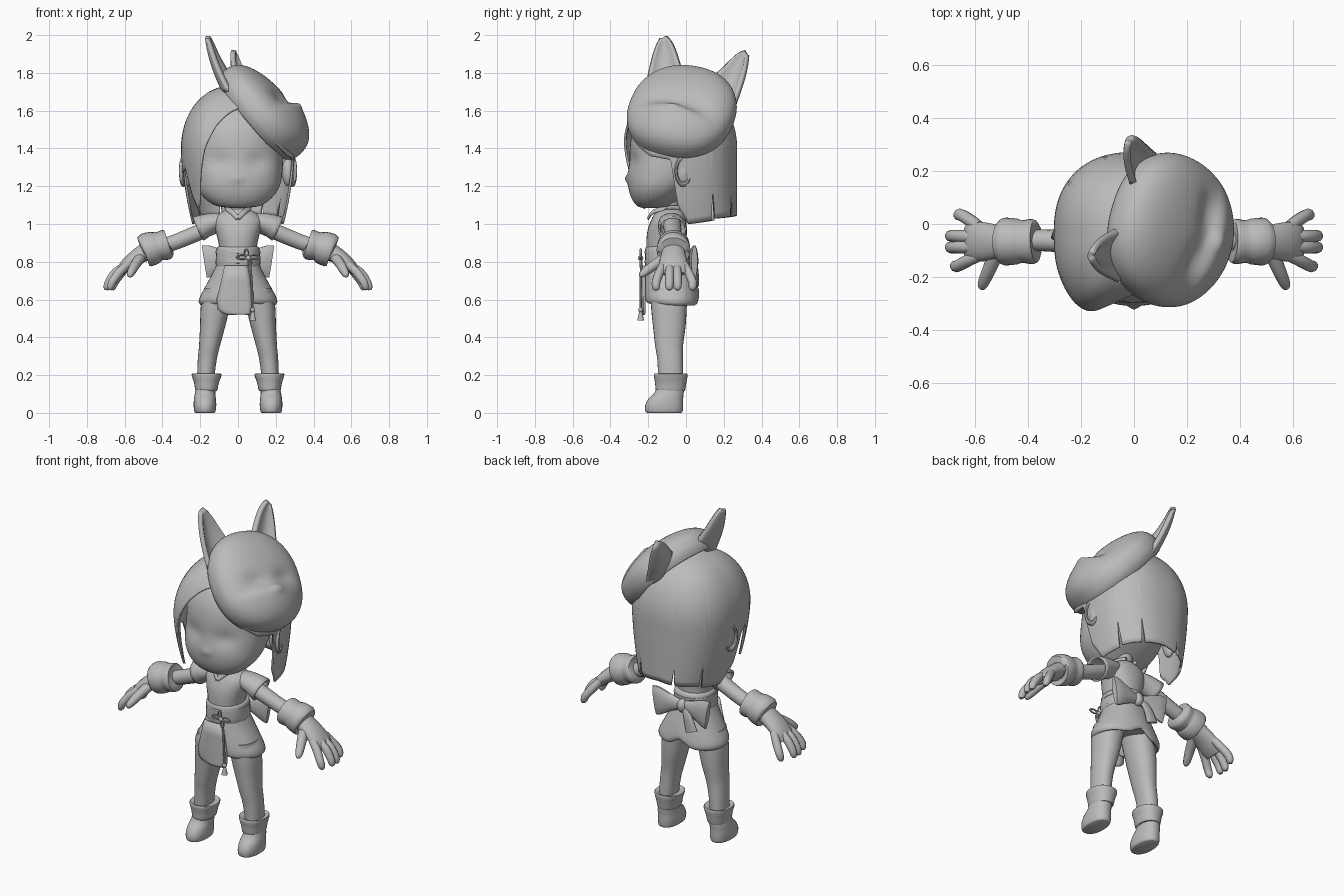
import bpy, bmesh
from math import sin, cos, pi, radians, acos, exp, copysign
from mathutils import Vector

cube = bpy.data.objects.get("Cube")
if cube:
    bpy.data.objects.remove(cube, do_unlink=True)

grey = bpy.data.materials.new("plain grey")
grey.use_nodes = True
tone = (0.5, 0.5, 0.5, 1)
grey.diffuse_color = tone
grey.node_tree.nodes["Principled BSDF"].inputs["Base Color"].default_value = tone
parts = []


def skin(name, rings, closed=True, caps=True, thick=0):
    """Skin rows of points into one mesh."""
    bm = bmesh.new()
    rows = [[bm.verts.new(p) for p in ring] for ring in rings]
    n = len(rows[0])
    for low, high in zip(rows, rows[1:]):
        for i in range(n if closed else n - 1):
            j = (i + 1) % n
            bm.faces.new((low[i], low[j], high[j], high[i]))
    if caps:
        bm.faces.new(rows[0])
        bm.faces.new(rows[-1])
    bmesh.ops.remove_doubles(bm, verts=bm.verts, dist=0.0003)
    bmesh.ops.recalc_face_normals(bm, faces=bm.faces)
    mesh = bpy.data.meshes.new(name)
    bm.to_mesh(mesh)
    bm.free()
    obj = bpy.data.objects.new(name, mesh)
    bpy.context.collection.objects.link(obj)
    if thick:
        mod = obj.modifiers.new("thickness", 'SOLIDIFY')
        mod.thickness = thick
        mod.offset = 0
    return register(obj, name)


def register(obj, name):
    obj.name = name
    obj.data.materials.append(grey)
    parts.append(obj)
    return obj


def refine(rows, k):
    """Catmull-Rom resampling of rows of numbers."""
    out = []
    for i in range(len(rows) - 1):
        a, b, c, d = (rows[max(0, min(len(rows) - 1, i + o))] for o in (-1, 0, 1, 2))
        for t in (s / k for s in range(k)):
            out.append([q + t * (r - p) / 2 + t * t * (p - 2.5 * q + 2 * r - s / 2)
                        + t ** 3 * (1.5 * (q - r) + (s - p) / 2)
                        for p, q, r, s in zip(a, b, c, d)])
    return out + [list(rows[-1])]


def rounded(value, power):
    return copysign(abs(value) ** power, value)


def loft(name, rows, n=28, k=3, power=0.9, warp=None, **options):
    """Upright form from rows of height, centre x, half width, front y, back y."""
    rings = []
    for z, cx, rx, front, back in refine(rows, k):
        ring = []
        for i in range(n):
            t = 2 * pi * i / n
            p = Vector((cx + rx * rounded(sin(t), power),
                        (front + back) / 2 - (back - front) / 2 * rounded(cos(t), power), z))
            ring.append(warp(p) if warp else p)
        rings.append(ring)
    return skin(name, rings, **options)


def tube(name, points, n=14, k=3, **options):
    """Limb along points of x, y, z, width radius, thickness radius."""
    path = refine(points, k)
    rings = []
    for i, (x, y, z, wide, thin) in enumerate(path):
        d = (Vector(path[min(i + 1, len(path) - 1)][:3]) - Vector(path[max(i - 1, 0)][:3])).normalized()
        across = Vector((0, 1, 0))
        across = (across - d * across.dot(d)).normalized()
        up = d.cross(across)
        rings.append([Vector((x, y, z)) + across * wide * cos(2 * pi * j / n)
                      + up * thin * sin(2 * pi * j / n) for j in range(n)])
    return skin(name, rings, **options)


def ball(name, place, size):
    bpy.ops.mesh.primitive_uv_sphere_add(segments=20, ring_count=12, location=place)
    obj = bpy.context.object
    obj.scale = size
    return register(obj, name)


def hoop(name, place, size, thin, turn):
    bpy.ops.mesh.primitive_torus_add(major_radius=1, minor_radius=thin, major_segments=20,
                                     minor_segments=8, location=place, rotation=turn)
    obj = bpy.context.object
    obj.scale = size
    return register(obj, name)


# Head with soft eye hollows and a tiny nose
def face_shape(p):
    if p.y < -0.15:
        for side in (-0.1, 0.1):
            p.y += 0.02 * exp(-((p.x - side) / 0.07) ** 2 - ((p.z - 1.33) / 0.05) ** 2)
        p.y -= 0.016 * exp(-(p.x / 0.016) ** 2 - ((p.z - 1.24) / 0.02) ** 2)
    return p


loft("head", [(1.085, 0, .04, -.23, -.13), (1.098, 0, .12, -.262, -.09), (1.14, 0, .18, -.29, -.03),
              (1.2, 0, .22, -.306, .04), (1.28, 0, .236, -.308, .11), (1.38, 0, .24, -.3, .17),
              (1.5, 0, .24, -.28, .2), (1.6, 0, .19, -.22, .16), (1.66, 0, .08, -.12, .07)],
     n=64, k=5, warp=face_shape)
loft("neck", [(1.0, 0, .055, -.15, -.03), (1.06, 0, .045, -.14, -.04), (1.15, 0, .05, -.15, -.04)])

# Hair: a dome whose hem height follows the angle from the front
hem = [(-180, 1.05), (-164, 1.04), (-162, 1.15), (-160, 1.04), (-128, 1.03), (-126, 1.17), (-124, 1.02),
       (-96, 1.0), (-84, 1.1), (-78, 1.27), (-68, 1.3), (-56, 1.14), (-48, 1.08), (-42, 1.13),
       (-36, 1.26), (-28, 1.4), (-16, 1.52), (-8, 1.57), (0, 1.61), (20, 1.53), (40, 1.42), (60, 1.36),
       (82, 1.34), (88, 1.1), (96, 1.0), (120, 1.02), (122, 1.2), (124, 1.03), (150, 1.04),
       (152, 1.2), (154, 1.04), (180, 1.05)]


def hem_height(angle):
    for (a, low), (b, high) in zip(hem, hem[1:]):
        if a <= angle <= b:
            return low + (high - low) * (angle - a) / (b - a)


def hair_point(angle, share):
    end, middle, rise = hem_height(angle), 1.4, 0.33
    top = acos((end - middle) / rise) if end > middle else pi / 2
    reach = top + max(0, middle - end) * 4
    p = max(0.01, share) * reach
    tilt = min(p, pi / 2)
    z = middle + rise * cos(tilt) - max(0, p - pi / 2) / 4
    wide = sin(tilt) ** 0.85
    drop = max(0, (middle - z) / 0.4) ** 1.6
    t = radians(angle)
    power = 0.7 if angle < 0 and cos(t) > 0 else 0.86
    x = 0.296 * rounded(sin(t), power) * wide * (1 - 0.2 * drop)
    y = rounded(cos(t), power) * wide
    y *= (0.285 + 0.035 * exp(-((angle + 35) / 25) ** 2)) * (1 - 0.28 * drop) if y > 0 else 0.295
    return Vector((x, -0.03 - y, z))


skin("hair", [[hair_point(a, r / 24) for a in range(-180, 180, 2)] for r in range(25)],
     caps=False, thick=0.012)

# Animal mask worn tilted on one side of the head, with a wide raised muzzle
out = Vector((0.76, -0.1, 0.65)).normalized()
along = Vector((0.29, 0.94, -0.17))
along = (along - out * along.dot(out)).normalized()
upward = out.cross(along)
centre = Vector((0.125, -0.022, 1.588))


def mask_point(tilt, turn):
    a = 0.28 * sin(tilt) * rounded(cos(turn), 0.9)
    u = 0.288 * sin(tilt) * rounded(sin(turn), 0.9)
    if tilt > pi / 2:
        return centre + along * a + upward * u + out * 0.15 * cos(tilt)
    n = 0.145 * cos(tilt) ** 0.8
    ridge = -0.085 - 0.5 * a * a
    muzzle = 1 / (1 + exp((u - ridge) / 0.011))
    n += 0.04 * muzzle * exp(-(a / 0.2) ** 2) * cos(tilt) ** 0.5
    n += 0.014 * exp(-((u + 0.1) / 0.025) ** 2 - (a / 0.04) ** 2)
    for eye in (-0.1, 0.1):
        n -= 0.016 * exp(-((u + 0.03) / 0.045) ** 2 - ((a - eye) / 0.075) ** 2)
    return centre + along * a + upward * u + out * n


skin("mask", [[mask_point(radians(113 * r / 44), 2 * pi * i / 72) for i in range(72)]
              for r in range(45)], caps=False, thick=0.012)


# Curved, hollow mask ears
def mask_ear(name, base, tip, half):
    base, tip, half = Vector(base), Vector(tip), Vector(half)
    rows = []
    for r in range(13):
        v = r / 12
        width = 1 - 0.62 * v - 0.25 * v ** 6
        rows.append([base.lerp(tip, v) + half * (width * s / 6)
                     + out * (0.045 * width * ((s / 6) ** 2 - 0.5) - 0.01 * sin(pi * v))
                     for s in range(-6, 7)])
    skin(name, rows, closed=False, caps=False, thick=0.026)


mask_ear("mask_ear_front", (-.06, -.115, 1.73), (-.16, -.12, 1.988), (0, .1, .04))
mask_ear("mask_ear_back", (.035, .2, 1.68), (-.015, .318, 1.905), (.055, .045, -.095))

# Torso, sash bands and flared shorts
loft("torso", [(.78, 0, .1, -.2, .01), (.88, 0, .1, -.21, 0), (.96, 0, .118, -.205, .005),
               (1.02, 0, .13, -.185, 0), (1.055, 0, .1, -.165, -.01), (1.08, 0, .055, -.145, -.03)])
loft("sash", [(.775, 0, .108, -.21, .02), (.785, 0, .118, -.216, .028), (.865, 0, .114, -.216, .024),
              (.88, 0, .104, -.208, .015)])
for height in (0.8, 0.85):
    hoop("sash_band", (0, -.094, height), (.115, .121, .2), .045, (0, 0, 0))


def hem_shape(p):
    fade = max(0, min(1, (0.72 - p.z) / 0.14))
    p.z += fade * (0.045 * exp(-(p.x / 0.05) ** 2) + 0.06 * max(0, -p.y - 0.05))
    return p


loft("shorts", [(.8, 0, .108, -.205, .02), (.74, 0, .135, -.214, .04), (.67, 0, .172, -.22, .058),
                (.6, 0, .207, -.222, .07), (.572, 0, .2, -.215, .065), (.575, 0, .185, -.2, .05),
                (.63, 0, .15, -.18, .02)], n=40, warp=hem_shape)
flap = [(.78, -.07, .05), (.7, -.088, .066), (.6, -.112, .082), (.55, -.108, .08), (.53, -.085, .076),
        (.52, -.05, .06)]
skin("front_flap", [[(left + (right - left) * i / 6, -.232 + .012 * (i / 3 - 1) ** 2, z)
                     for i in range(7)] for z, left, right in flap], closed=False, caps=False, thick=0.009)

# Front cord with knot and tassel
for dx, dz, wide, tall in ((-.032, .004, .026, .011), (.032, .004, .026, .011),
                           (-.01, .026, .01, .02), (.008, -.025, .01, .022)):
    hoop("cord_loop", (.055 + dx, -.24, .82 + dz), (wide, tall, .02), .3, (pi / 2, 0, 0))
ball("cord_knot", (.055, -.24, .82), (.014, .014, .014))
tube("cord", [(.06, -.235, .82, .006, .006), (.072, -.24, .7, .006, .006), (.078, -.24, .54, .006, .006)], n=8)
ball("tassel_bead", (.078, -.24, .545), (.013, .013, .013))
tube("tassel", [(.078, -.24, .535, .008, .008), (.078, -.24, .49, .018, .018)], n=10)

# Back bow
ball("bow_knot", (0, .035, .81), (.03, .03, .04))
tube("bow_tail", [(-.01, .04, .81, .008, .015), (-.05, .055, .76, .01, .03), (-.08, .06, .68, .01, .04)])
for s, side in ((1, "left"), (-1, "right")):
    tube("bow_loop_" + side, [(0, .03, .81, .015, .025), (s * .06, .035, .81, .022, .045),
                              (s * .14, .042, .805, .024, .082), (s * .178, .045, .8, .016, .088)])

# Paired parts: ears, collar, arms, hands, legs and boots
for s, side in ((1, "left"), (-1, "right")):
    def limb(name, points, **options):
        tube(name + "_" + side, [(s * p[0],) + tuple(p[1:]) for p in points], **options)

    def post(name, rows, **options):
        loft(name + "_" + side, [(r[0], s * r[1]) + tuple(r[2:]) for r in rows], **options)

    ball("ear_" + side, (s * .265, -.015, 1.275), (.032, .042, .075))
    hoop("ear_rim_" + side, (s * .288, -.015, 1.28), (.07, .04, .06), .2, (0, pi / 2, s * .35))
    limb("collar", [(0, -.2, 1.03, .006, .012), (.035, -.172, 1.065, .007, .014),
                    (.06, -.1, 1.085, .009, .013), (.03, -.03, 1.085, .01, .012)])
    limb("sleeve", [(.08, -.08, 1.02, .055, .035), (.14, -.077, 1.005, .065, .05),
                    (.21, -.072, .975, .072, .066)], thick=0.01, caps=False)
    limb("arm", [(.1, -.075, 1.0, .048, .042), (.22, -.068, .95, .045, .043),
                 (.33, -.062, .905, .041, .042), (.45, -.06, .865, .04, .04)])
    limb("cuff", [(.365, -.065, .895, .05, .05), (.37, -.065, .893, .08, .076), (.39, -.066, .888, .085, .08),
                  (.42, -.066, .882, .08, .076), (.44, -.066, .876, .086, .086), (.485, -.066, .862, .09, .09),
                  (.5, -.066, .857, .08, .078), (.495, -.066, .858, .05, .05)], n=24, k=2)
    limb("palm", [(.47, -.065, .865, .06, .05), (.52, -.067, .835, .066, .045), (.57, -.067, .8, .074, .038),
                  (.61, -.065, .762, .074, .03), (.632, -.064, .735, .06, .018)], n=18)
    for start, end, reach in ((-.01, .034, -.025), (-.048, -.045, .007), (-.085, -.088, .007), (-.12, -.158, -.012)):
        limb("finger", [(.585, start, .785, .022, .022), (.64 + reach, (start + end) / 2, .745, .024, .024),
                        (.676 + reach, end, .695, .023, .022), (.688 + reach, end, .664, .02, .018),
                        (.691 + reach, end, .65, .01, .009)], n=10)
    limb("thumb", [(.515, -.1, .825, .03, .03), (.543, -.165, .785, .027, .027), (.563, -.212, .75, .023, .023),
                   (.573, -.237, .73, .016, .016), (.577, -.245, .725, .006, .006)], n=10)
    post("leg", [(.66, .1, .08, -.19, .01), (.56, .12, .077, -.185, .004), (.46, .134, .067, -.175, -.002),
                 (.36, .15, .056, -.164, -.015), (.28, .163, .05, -.152, -.016), (.15, .174, .044, -.145, -.015)])
    post("boot", [(0, .175, .05, -.205, -.025), (.008, .175, .056, -.215, -.018), (.04, .175, .06, -.216, -.015),
                  (.075, .175, .058, -.198, -.015), (.105, .174, .054, -.168, -.012), (.15, .17, .05, -.15, -.01)])
    post("boot_cuff", [(.115, .17, .05, -.15, -.01), (.12, .168, .058, -.16, -.005), (.16, .167, .066, -.164, .002),
                       (.195, .166, .078, -.17, .008), (.208, .166, .076, -.166, .005), (.2, .168, .05, -.15, -.01)])

# Smooth shading with sharp creases kept
bpy.ops.object.select_all(action='DESELECT')
for obj in parts:
    obj.select_set(True)
bpy.context.view_layer.objects.active = parts[0]
bpy.ops.object.shade_smooth_by_angle(angle=radians(42))
